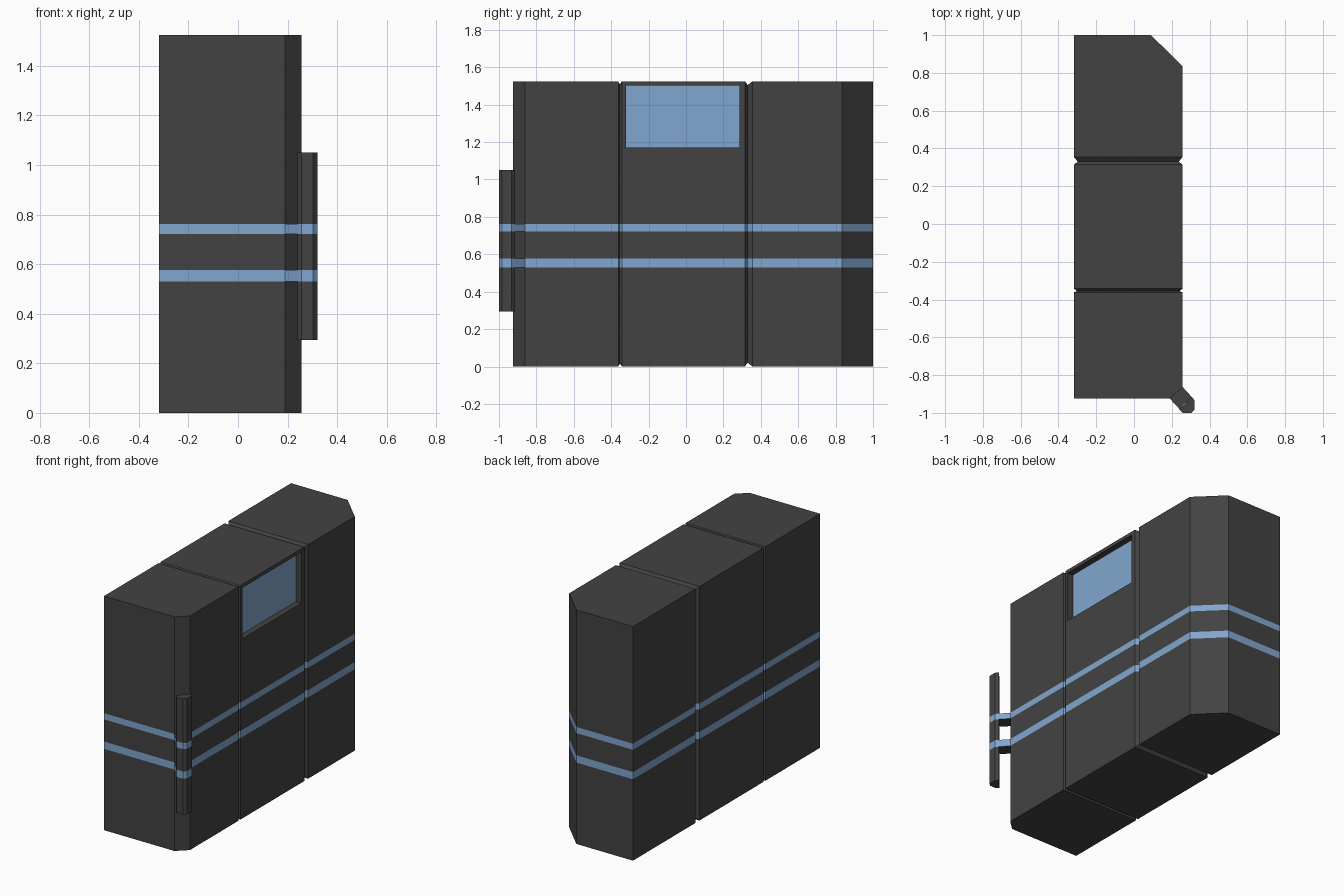
import bpy, bmesh
from mathutils import Vector

if "Cube" in bpy.data.objects:
    bpy.data.objects.remove(bpy.data.objects["Cube"])

STRIPES = [(0.53, 0.577), (0.722, 0.762)]


def material(name, color):
    m = bpy.data.materials.new(name)
    m.diffuse_color = color
    m.use_nodes = True
    m.node_tree.nodes["Principled BSDF"].inputs["Base Color"].default_value = m.diffuse_color
    return m


DARK = material("dark_grey", (0.055, 0.055, 0.055, 1))
BLUE = material("light_blue", (0.22, 0.38, 0.62, 1))


def cut(bm, co, no, faces=None):
    faces = list(faces or bm.faces)
    edges = {e for f in faces for e in f.edges}
    verts = {v for f in faces for v in f.verts}
    bmesh.ops.bisect_plane(bm, geom=faces + list(edges) + list(verts),
                           dist=1e-5, plane_co=co, plane_no=no)


def paint_stripes(bm):
    for f in bm.faces:
        z = f.calc_center_median().z
        if abs(f.normal.z) < 0.5 and any(a < z < b for a, b in STRIPES):
            f.material_index = 1


def finish(bm, name):
    me = bpy.data.meshes.new(name)
    bm.to_mesh(me)
    bm.free()
    me.materials.append(DARK)
    me.materials.append(BLUE)
    ob = bpy.data.objects.new(name, me)
    bpy.context.collection.objects.link(ob)
    return ob


def prism(name, outline, z0, z1):
    bm = bmesh.new()
    base = bm.faces.new([bm.verts.new((x, y, z0)) for x, y in outline])
    top = bmesh.ops.extrude_face_region(bm, geom=[base])["geom"]
    bmesh.ops.translate(bm, vec=(0, 0, z1 - z0),
                        verts=[v for v in top if isinstance(v, bmesh.types.BMVert)])
    for z in (z for s in STRIPES for z in s if z0 < z < z1):
        cut(bm, (0, 0, z), (0, 0, 1))
    bmesh.ops.recalc_face_normals(bm, faces=bm.faces)
    paint_stripes(bm)
    return finish(bm, name)


# Cabinet: rectangles lofted along y, with chamfered ends and V grooves
# each station: y, right-hand x, inset on all sides
stations = [(-0.925, 0.19, 0), (-0.862, 0.257, 0),
            (-0.362, 0.257, 0), (-0.355, 0.257, 0.015), (-0.342, 0.257, 0),
            (0.315, 0.257, 0), (0.330, 0.257, 0.02), (0.355, 0.257, 0),
            (0.835, 0.257, 0), (1.0, 0.09, 0)]
bm = bmesh.new()
rings = []
for y, xr, d in stations:
    xl, xr, zb, zt = -0.318 + d, xr - d, d, 1.525 - d
    rings.append([bm.verts.new(p) for p in
                  ((xl, y, zb), (xr, y, zb), (xr, y, zt), (xl, y, zt))])
for a, b in zip(rings, rings[1:]):
    for i in range(4):
        j = (i + 1) % 4
        bm.faces.new((a[i], a[j], b[j], b[i]))
bm.faces.new(rings[0])
bm.faces.new(rings[-1])
for s in STRIPES:
    for z in s:
        cut(bm, (0, 0, z), (0, 0, 1))
bmesh.ops.recalc_face_normals(bm, faces=bm.faces)
paint_stripes(bm)

# Recessed window in the upper middle of the right side
def panel():
    return [f for f in bm.faces if f.normal.x > 0.99
            and -0.34 < f.calc_center_median().y < 0.31
            and f.calc_center_median().z > 0.8]

for co, no in (((0, -0.32, 0), (0, 1, 0)), ((0, 0.285, 0), (0, 1, 0)),
               ((0, 0, 1.17), (0, 0, 1)), ((0, 0, 1.502), (0, 0, 1))):
    cut(bm, co, no, panel())
centre = Vector((0.257, -0.0175, 1.336))
glass = min(panel(), key=lambda f: (f.calc_center_median() - centre).length)
bmesh.ops.inset_region(bm, faces=[glass], thickness=0.0001, depth=-0.04)
glass.material_index = 1
finish(bm, "cabinet")

# Door handle: upright bar on the chamfered front corner
prism("handle_bar", [(0.24, -0.983), (0.257, -1.0), (0.303, -1.0), (0.32, -0.983),
                     (0.32, -0.932), (0.304, -0.914)], 0.295, 1.05)

# Two mounts joining the bar to the corner
for i, (a, b) in enumerate(STRIPES):
    prism(f"handle_mount_{i + 1}", [(0.19, -0.925), (0.241, -0.98),
                                    (0.304, -0.914), (0.257, -0.862)], a, b)
